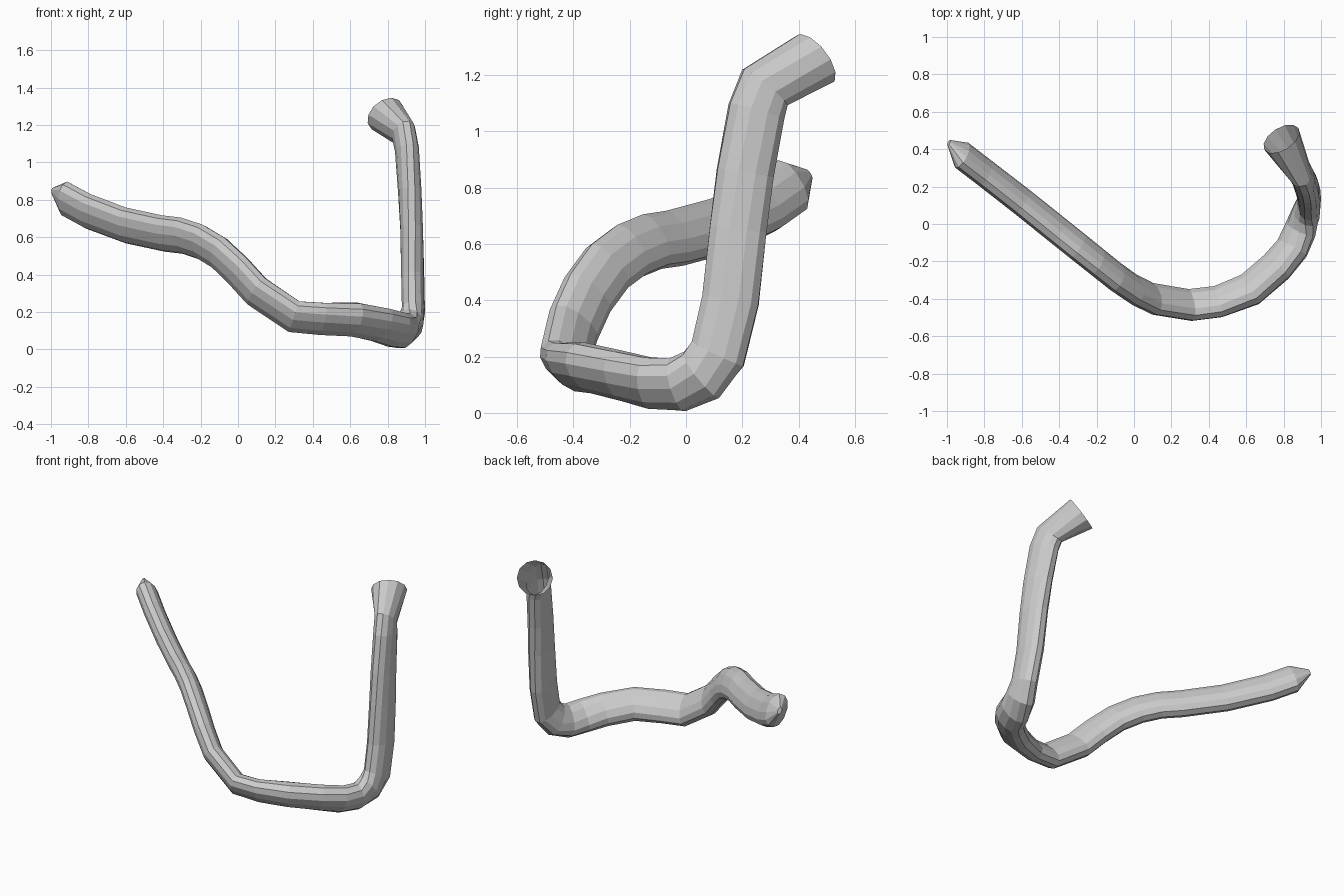
import bpy, bmesh
from math import cos, sin, pi, copysign
from mathutils import Vector

if "Cube" in bpy.data.objects:
    bpy.data.objects.remove(bpy.data.objects["Cube"])

SIDES = 12
HALF_WIDTH, HALF_DEPTH = 0.104, 0.062

# centre line from the pointed end to the flared mouth
path = [Vector(p) for p in [
    (-0.92, 0.367, 0.803), (-0.8, 0.275, 0.738), (-0.6, 0.12, 0.663),
    (-0.4, -0.04, 0.62), (-0.3, -0.12, 0.608), (-0.2, -0.20, 0.575), (-0.1, -0.28, 0.515),
    (0, -0.35, 0.42), (0.1, -0.40, 0.31), (0.3, -0.433, 0.175),
    (0.45, -0.415, 0.163), (0.62, -0.35, 0.16), (0.76, -0.23, 0.132),
    (0.845, -0.13, 0.106), (0.89, -0.03, 0.1), (0.92, 0.055, 0.135),
    (0.938, 0.113, 0.21), (0.934, 0.158, 0.4), (0.928, 0.185, 0.65),
    (0.918, 0.21, 0.85), (0.903, 0.25, 1.07), (0.886, 0.28, 1.155)]]

# direction the broad outer face looks, keyed by ring number
facing = {0: (-.6, -.78, -.5), 5: (-.6, -.75, -.5), 8: (-.4, -.7, -.6),
          10: (0.1, -.72, -.7), 12: (.5, -.5, -.7), 14: (.8, -.3, -.6),
          16: (1, -.15, -.15), 21: (.95, .25, .1)}


def face_dir(i):
    keys = sorted(facing)
    for a, b in zip(keys, keys[1:]):
        if a <= i <= b:
            return Vector(facing[a]).lerp(Vector(facing[b]), (i - a) / (b - a))


def add_ring(bm, centre, tangent, normal, half_w, half_d, power=0.9):
    t = tangent.normalized()
    n = (normal - t * normal.dot(t)).normalized()
    side = t.cross(n)
    ring = []
    for k in range(SIDES):
        a = 2 * pi * (k + 0.5) / SIDES
        c, s = (copysign(abs(v) ** power, v) for v in (cos(a), sin(a)))
        ring.append(bm.verts.new(centre + side * c * half_w + n * s * half_d))
    return ring


bm = bmesh.new()
# blunt tip
tip_dir = Vector((.75, -.58, -.3))
rings = [add_ring(bm, Vector((-0.99, 0.435, 0.845)), tip_dir, face_dir(0), .022, .012)]
# flat tube body, slightly thicker in the corner
last = len(path) - 1
for i, p in enumerate(path):
    if i == 0:
        t = tip_dir
    elif i == last:
        t = Vector((-.2, .6, .76))
    else:
        t = (path[i + 1] - p).normalized() + (p - path[i - 1]).normalized()
    depth = HALF_DEPTH + (0.01 if 11 <= i <= 15 else 0)
    rings.append(add_ring(bm, p, t, face_dir(i), HALF_WIDTH, depth))
# round open mouth
rings.append(add_ring(bm, Vector((0.788, 0.455, 1.255)), Vector((-.45, .70, .55)),
                      face_dir(last), .108, .108, 1))

for a, b in zip(rings, rings[1:]):
    for k in range(SIDES):
        j = (k + 1) % SIDES
        bm.faces.new((a[k], a[j], b[j], b[k]))
bm.faces.new(rings[0][::-1])
bmesh.ops.recalc_face_normals(bm, faces=bm.faces)

mesh = bpy.data.meshes.new("bent_tube")
bm.to_mesh(mesh)
bm.free()
bpy.context.collection.objects.link(bpy.data.objects.new("bent_tube", mesh))
